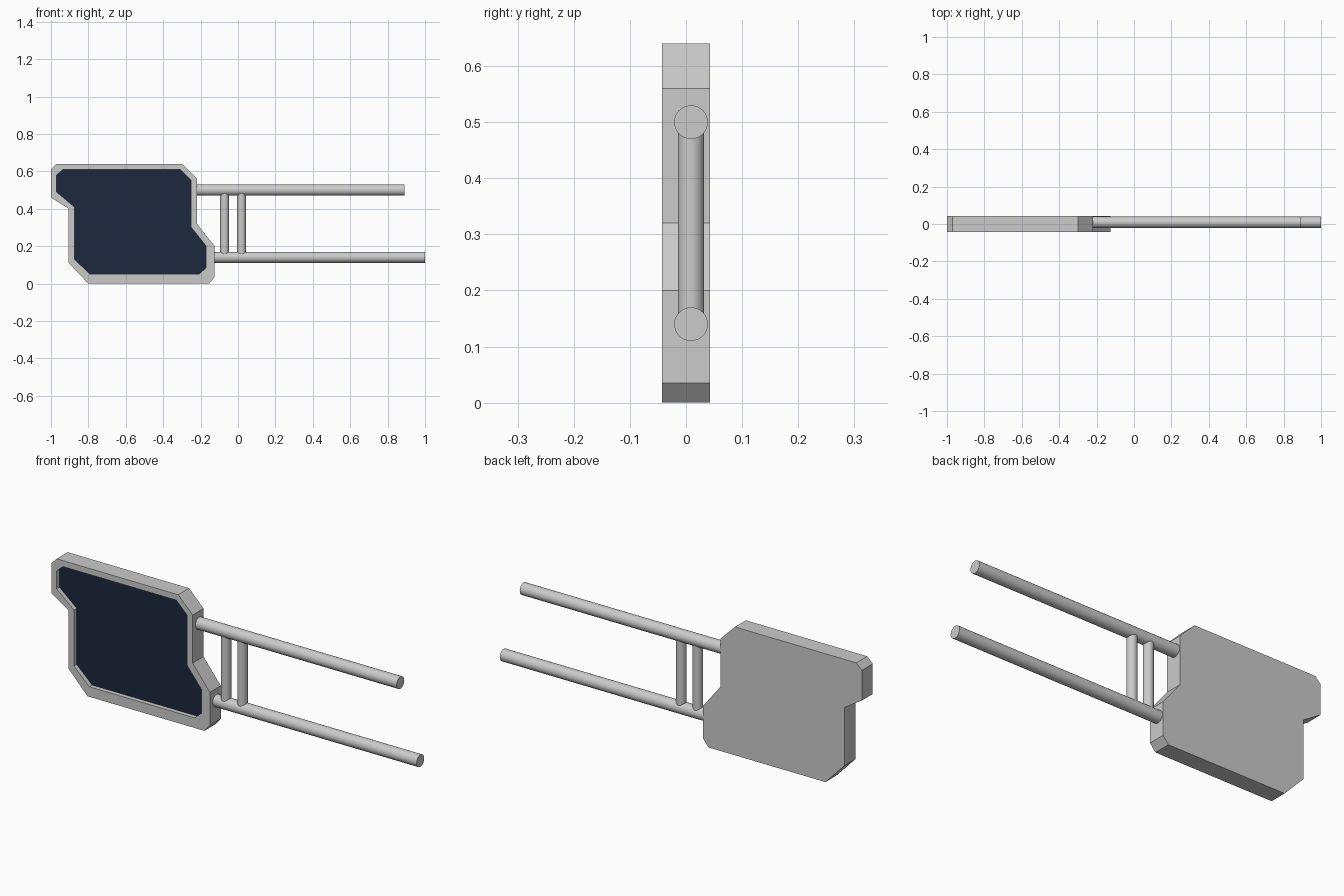
import bpy, bmesh
from mathutils import Vector

if "Cube" in bpy.data.objects:
    bpy.data.objects.remove(bpy.data.objects["Cube"])

OUTER = [(-1, .61), (-.97, .64), (-.30, .64), (-.22, .56), (-.22, .32), (-.125, .20),
         (-.125, .035), (-.155, 0), (-.80, 0), (-.905, .11), (-.905, .40), (-1, .46)]
INNER = [(-.97, .58), (-.935, .61), (-.31, .61), (-.25, .55), (-.25, .30), (-.17, .20),
         (-.17, .085), (-.21, .05), (-.79, .05), (-.875, .13), (-.875, .41), (-.97, .49)]
FRONT, FLOOR, BACK = -.043, -.021, .043


def link(name, bm):
    bmesh.ops.recalc_face_normals(bm, faces=bm.faces)
    mesh = bpy.data.meshes.new(name)
    bm.to_mesh(mesh)
    bm.free()
    obj = bpy.data.objects.new(name, mesh)
    bpy.context.collection.objects.link(obj)
    return obj


# Panel casing with a raised rim, and a recessed dark screen as its floor
bm = bmesh.new()
rings = [[bm.verts.new((x, y, z)) for x, z in outline]
         for outline, y in ((OUTER, BACK), (OUTER, FRONT), (INNER, FRONT), (INNER, FLOOR))]
for a, b in zip(rings, rings[1:]):
    for i in range(len(a)):
        j = (i + 1) % len(a)
        bm.faces.new((a[i], a[j], b[j], b[i]))
bm.faces.new(rings[0])
screen = bm.faces.new(rings[3])
screen.material_index = 1
casing = link("panel_casing", bm)
casing.data.materials.append(None)
navy = bpy.data.materials.new("screen_navy")
navy.diffuse_color = (.012, .021, .045, 1)
navy.use_nodes = True
navy.node_tree.nodes["Principled BSDF"].inputs["Base Color"].default_value = navy.diffuse_color
casing.data.materials.append(navy)


def rod(name, start, end, radius):
    a, b = Vector(start), Vector(end)
    bpy.ops.mesh.primitive_cylinder_add(vertices=32, radius=radius, depth=(b - a).length,
                                        location=(a + b) / 2)
    obj = bpy.context.object
    obj.name = name
    obj.rotation_euler = (b - a).to_track_quat('Z', 'Y').to_euler()
    bpy.ops.object.shade_smooth_by_angle()


# Two long horizontal rods joined by two short struts
rod("upper_rod", (-.23, .009, .50), (.89, .009, .50), .03)
rod("lower_rod", (-.135, .009, .14), (1, .009, .14), .03)
for i, x in enumerate((-.072, .019)):
    rod(f"strut_{i + 1}", (x, .009, .155), (x, .009, .485), .0235)
